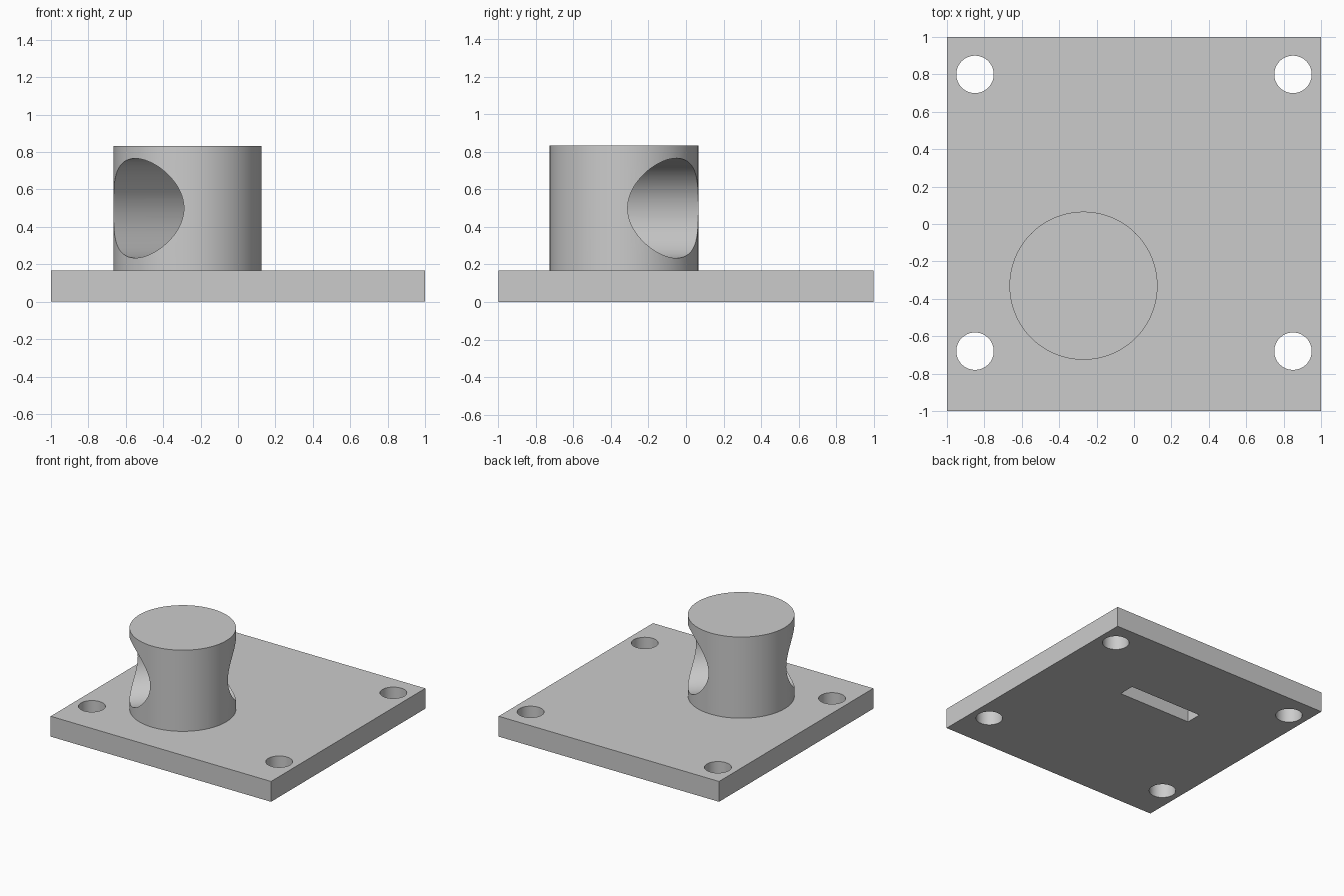
import bpy, math
from mathutils import Matrix

if "Cube" in bpy.data.objects:
    bpy.data.objects.remove(bpy.data.objects["Cube"])

grey = bpy.data.materials.new("light_grey")
grey.diffuse_color = (0.6, 0.6, 0.6, 1)
grey.use_nodes = True
grey.node_tree.nodes["Principled BSDF"].inputs["Base Color"].default_value = grey.diffuse_color

PLATE_TOP, POST_TOP = 0.167, 0.833
POST_X, POST_Y, POST_R = -0.27, -0.33, 0.396


def box(name, size, center):
    bpy.ops.mesh.primitive_cube_add(size=1)
    ob = bpy.context.object
    ob.name = name
    ob.data.transform(Matrix.Translation(center) @ Matrix.Diagonal((*size, 1)))
    ob.data.materials.append(grey)
    return ob


def cylinder(name, radius, depth, center, rotation=(0, 0, 0), sides=96):
    bpy.ops.mesh.primitive_cylinder_add(vertices=sides, radius=radius, depth=depth,
                                        location=center, rotation=rotation)
    ob = bpy.context.object
    ob.name = name
    ob.data.materials.append(grey)
    return ob


def boolean(target, tool, operation):
    """Apply a boolean to the target and discard the tool."""
    mod = target.modifiers.new(operation.lower(), 'BOOLEAN')
    mod.object, mod.operation, mod.solver = tool, operation, 'EXACT'
    bpy.context.view_layer.objects.active = target
    bpy.ops.object.modifier_apply(modifier=mod.name)
    bpy.data.objects.remove(tool)


# Square base plate
plate = box("post_on_base_plate", (2, 2, PLATE_TOP), (0, 0, PLATE_TOP / 2))

# Round post, rooted slightly inside the plate, with a diagonal cross bore
root = PLATE_TOP - 0.02
post = cylinder("post", POST_R, POST_TOP - root, (POST_X, POST_Y, (POST_TOP + root) / 2))
bore = cylinder("cross_bore", 0.266, 2, (POST_X, POST_Y, 0.5),
                (0, math.pi / 2, math.pi / 4))
boolean(post, bore, 'DIFFERENCE')
boolean(plate, post, 'UNION')

# Four screw holes
for x in (-0.85, 0.85):
    for y in (-0.68, 0.80):
        hole = cylinder("screw_hole", 0.1, 0.6, (x, y, PLATE_TOP / 2), sides=64)
        boolean(plate, hole, 'DIFFERENCE')

# Blind slot in the underside
slot_depth = 0.133
slot = box("underside_slot", (0.66, 0.133, 2 * slot_depth), (0, 0.305, 0))
boolean(plate, slot, 'DIFFERENCE')

# Smooth round walls, sharp rims
bpy.ops.object.select_all(action='DESELECT')
plate.select_set(True)
bpy.context.view_layer.objects.active = plate
bpy.ops.object.shade_smooth_by_angle(angle=math.radians(25))
